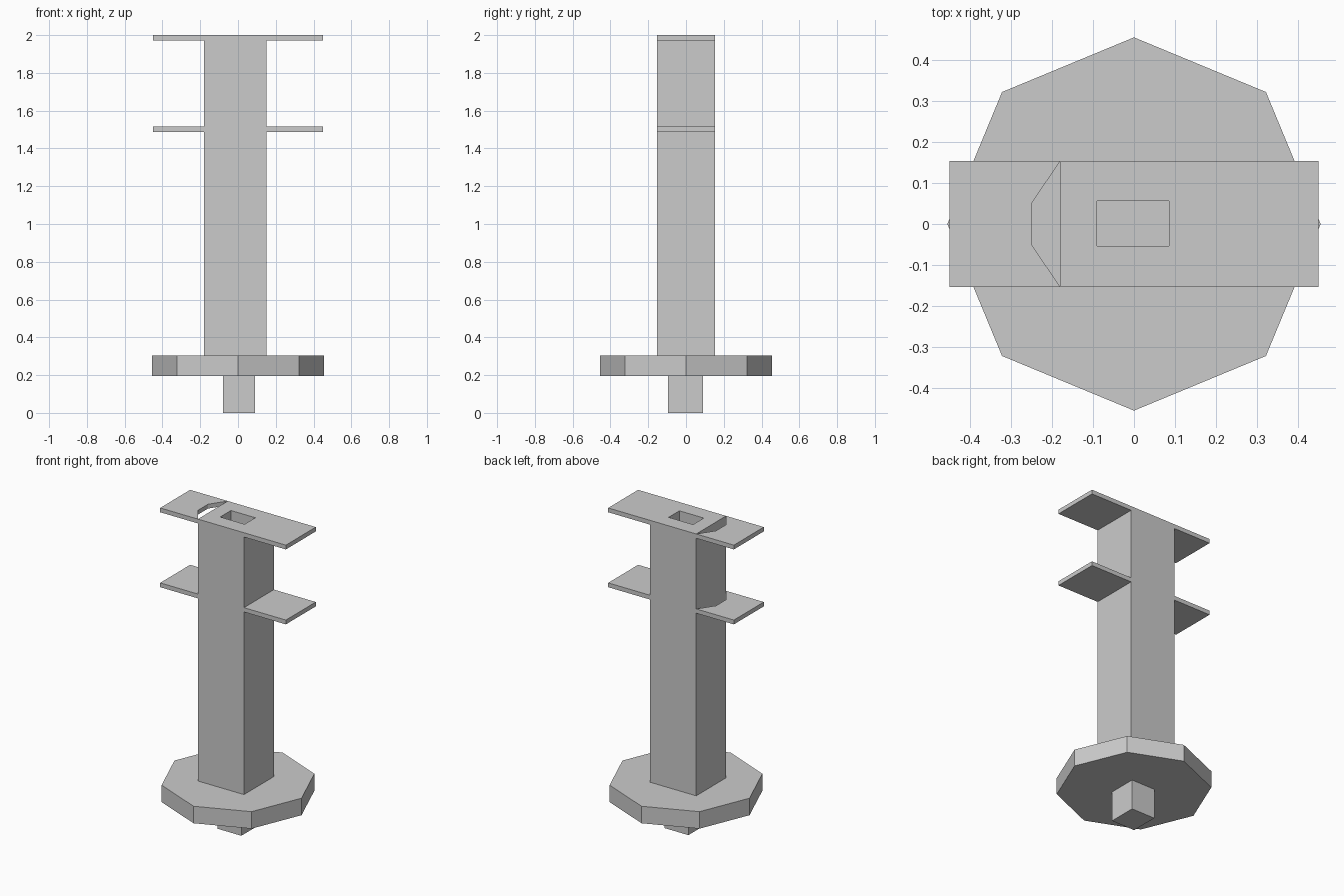
import bpy, bmesh
from math import cos, sin, pi

if "Cube" in bpy.data.objects:
    bpy.data.objects.remove(bpy.data.objects["Cube"])

HALF_Y = 0.153           # half depth shared by column and wings
COL_L, COL_R = -0.18, 0.15


def prism(name, outline, z0, z1, socket=None):
    """Extrude an xy outline from z0 to z1; socket = (x0, x1, y0, y1, depth) in the top."""
    bm = bmesh.new()
    base = bm.faces.new([bm.verts.new((x, y, z0)) for x, y in outline])
    ext = bmesh.ops.extrude_face_region(bm, geom=[base], use_keep_orig=True)["geom"]
    for v in ext:
        if isinstance(v, bmesh.types.BMVert):
            v.co.z = z1
    bmesh.ops.recalc_face_normals(bm, faces=bm.faces)
    if socket:
        x0, x1, y0, y1, depth = socket
        top = max(bm.faces, key=lambda f: f.calc_center_median().z)
        bmesh.ops.inset_region(bm, faces=[top], thickness=0.05)
        for v in top.verts:
            v.co.x = x0 if v.co.x < 0 else x1
            v.co.y = y0 if v.co.y < 0 else y1
        bmesh.ops.inset_region(bm, faces=[top], thickness=0)
        for v in top.verts:
            v.co.z -= depth
    mesh = bpy.data.meshes.new(name)
    bm.to_mesh(mesh)
    bm.free()
    obj = bpy.data.objects.new(name, mesh)
    bpy.context.collection.objects.link(obj)
    return obj


def rect(x0, x1, y0, y1):
    return [(x0, y0), (x1, y0), (x1, y1), (x0, y1)]


# Peg under the base
prism("bottom_peg", rect(-0.08, 0.09, -0.094, 0.09), 0, 0.2)

# Octagonal base plate, corners on the axes
octagon = [(0.455 * cos(i * pi / 4), 0.455 * sin(i * pi / 4)) for i in range(8)]
prism("base_plate", octagon, 0.195, 0.305)

# Column with a rectangular socket in its top
prism("column", rect(COL_L, COL_R, -HALF_Y, HALF_Y), 0.3, 2.0,
      socket=(-0.09, 0.085, -0.054, 0.056, 0.2))

# Thin wings on both levels; the left ones have a tapered notch beside the column
notched = [(-0.45, -HALF_Y), (COL_L, -HALF_Y), (-0.25, -0.05),
           (-0.25, 0.05), (COL_L, HALF_Y), (-0.45, HALF_Y)]
for level, z0, z1 in (("lower", 1.487, 1.515), ("upper", 1.972, 2.0)):
    prism(level + "_left_wing", notched, z0, z1)
    prism(level + "_right_wing", rect(COL_R, 0.45, -HALF_Y, HALF_Y), z0, z1)
